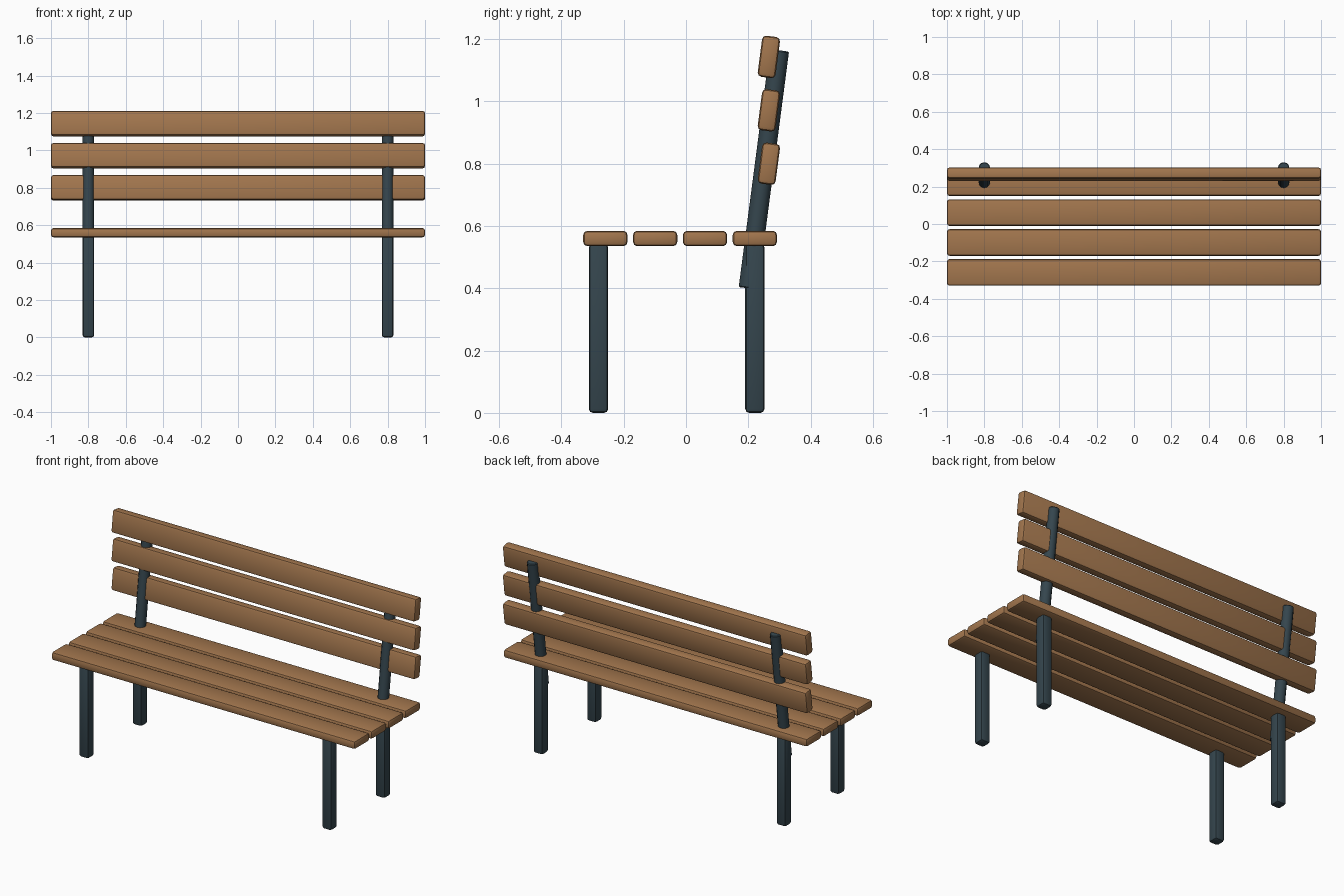
import bpy
import math
from mathutils import Vector

if "Cube" in bpy.data.objects:
    bpy.data.objects.remove(bpy.data.objects["Cube"])


def material(name, color):
    m = bpy.data.materials.new(name)
    m.diffuse_color = color
    m.use_nodes = True
    m.node_tree.nodes["Principled BSDF"].inputs["Base Color"].default_value = m.diffuse_color
    return m


wood = material("wood", (0.36, 0.18, 0.075, 1))
iron = material("dark_iron", (0.035, 0.06, 0.075, 1))


def finish(name, mat, bevel, segments):
    ob = bpy.context.object
    ob.name = name
    ob.data.materials.append(mat)
    bpy.ops.object.transform_apply(location=False, rotation=False, scale=True)
    mod = ob.modifiers.new("bevel", 'BEVEL')
    mod.width = bevel
    mod.segments = segments
    mod.limit_method = 'ANGLE'
    mod.angle_limit = math.radians(50)
    bpy.ops.object.modifier_apply(modifier=mod.name)
    bpy.ops.object.shade_smooth_by_angle(angle=math.radians(35))
    return ob


def box(name, loc, size, mat, bevel, tilt=0.0):
    bpy.ops.mesh.primitive_cube_add(size=1, location=loc, rotation=(tilt, 0, 0))
    bpy.context.object.scale = size
    return finish(name, mat, bevel, 2)


# Line that the leaning back posts follow, in the y-z plane
low, high = Vector((0, 0.20, 0.40)), Vector((0, 0.30, 1.164))
lean = -math.atan2(high.y - low.y, high.z - low.z)

# Seat slats
for i in range(4):
    box(f"seat_slat_{i + 1}", (0, -0.259 + 0.16 * i, 0.56), (2, 0.142, 0.049), wood, 0.013)

# Backrest slats, each leaning with the posts
for i in range(3):
    box(f"back_slat_{i + 1}", (0, 0.266, 0.80 + 0.1715 * i), (2, 0.058, 0.133), wood, 0.013, lean)

for x, side in ((-0.8, "left"), (0.8, "right")):
    # Legs
    for y, end in ((-0.281, "front"), (0.221, "rear")):
        box(f"{end}_leg_{side}", (x, y, 0.272), (0.062, 0.062, 0.544), iron, 0.013)

    # Round leaning back post
    mid = (low + high) / 2
    bpy.ops.mesh.primitive_cylinder_add(
        vertices=12, radius=0.031, depth=(high - low).length,
        location=(x, mid.y, mid.z), rotation=(lean, 0, 0))
    finish(f"back_post_{side}", iron, 0.004, 1)
